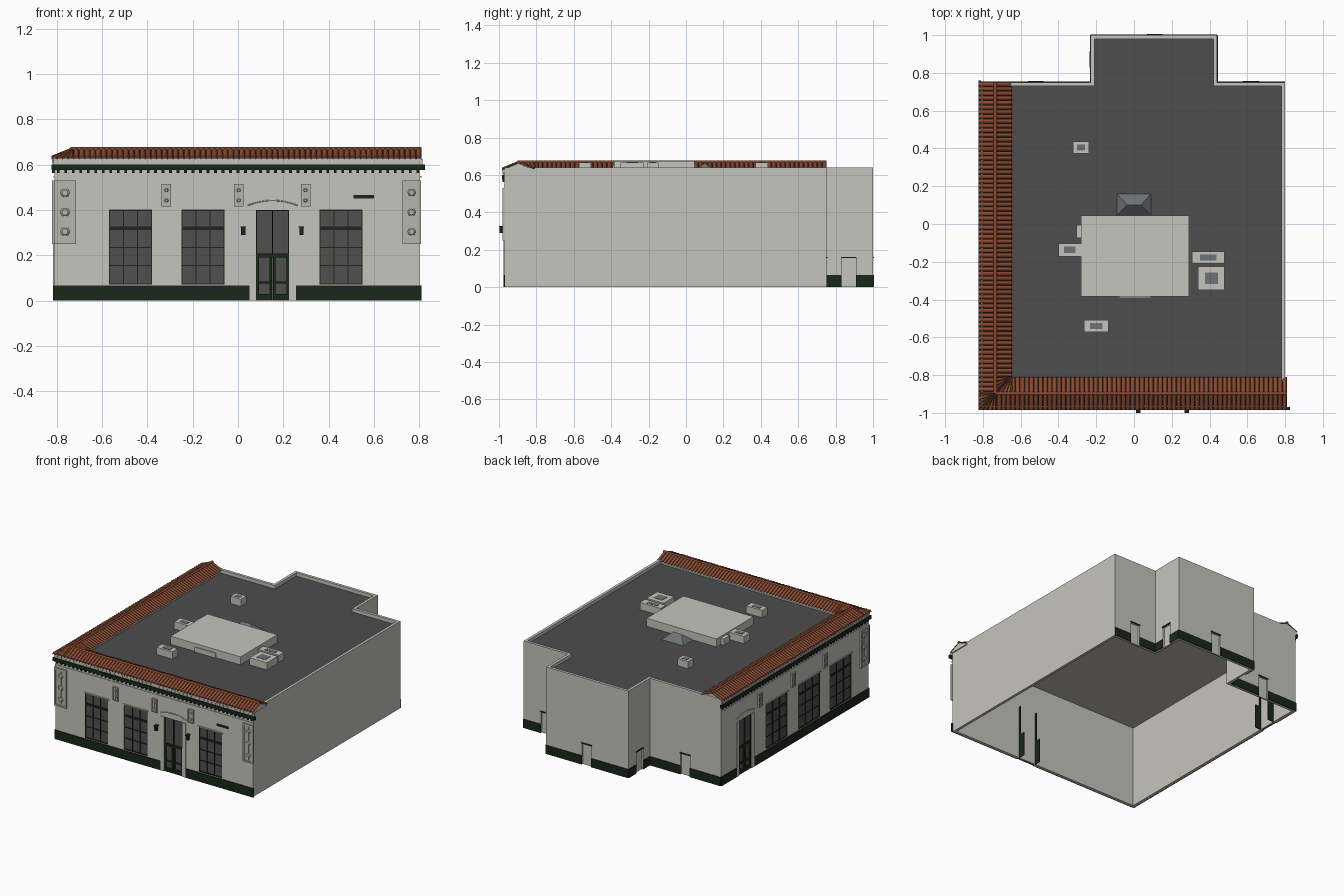
import bpy, bmesh, math
from mathutils import Matrix, Vector

cube = bpy.data.objects.get("Cube")
if cube:
    bpy.data.objects.remove(cube, do_unlink=True)


def material(name, *rgb):
    m = bpy.data.materials.new(name)
    m.use_nodes = True
    m.diffuse_color = (*rgb, 1)
    m.node_tree.nodes["Principled BSDF"].inputs["Base Color"].default_value = (*rgb, 1)
    return m


WALL = material("stone wall", .56, .56, .51)
TRIM = material("relief stone", .47, .47, .43)
GREEN = material("dark green", .010, .020, .010)
ROOF = material("roof felt", .075, .075, .075)
GLASS = material("window glass", .08, .08, .08)
TILE = material("terracotta", .25, .07, .033)
VALLEY = material("terracotta valley", .09, .025, .013)
SKY = material("skylight glass", .15, .17, .17)
PLASTER = material("ceiling plaster", .53, .48, .43)

# Wall frames: local x runs along the wall, -y points outward
FRONT = Matrix.Translation((0, -.97, 0))
TURN = Matrix.Rotation(-math.pi / 2, 4, 'Z')
SIDE = Matrix.Translation((-.81, 0, 0)) @ TURN
WORLD = Matrix.Identity(4)


def finish(name, bm, mats, frame=WORLD, fix=True):
    if fix:
        bmesh.ops.recalc_face_normals(bm, faces=bm.faces[:])
    me = bpy.data.meshes.new(name)
    bm.transform(frame)
    bm.to_mesh(me)
    bm.free()
    for m in mats:
        me.materials.append(m)
    ob = bpy.data.objects.new(name, me)
    bpy.context.collection.objects.link(ob)
    return ob


def add_box(bm, x0, x1, y0, y1, z0, z1):
    size = Matrix.Diagonal((x1 - x0, y1 - y0, z1 - z0, 1))
    mid = Matrix.Translation(((x0 + x1) / 2, (y0 + y1) / 2, (z0 + z1) / 2))
    bmesh.ops.create_cube(bm, size=1, matrix=mid @ size)


def boxes(name, mat, items, frame=WORLD):
    bm = bmesh.new()
    for b in items:
        add_box(bm, *b)
    return finish(name, bm, [mat], frame)


def inset(poly, t):
    out = []
    for i, p in enumerate(poly):
        a = (Vector(p) - Vector(poly[i - 1])).normalized()
        b = (Vector(poly[(i + 1) % len(poly)]) - Vector(p)).normalized()
        out.append((p[0] - t * (a.y + b.y), p[1] + t * (a.x + b.x)))
    return out


# Walls as a hollow ring whose top forms the parapet
PLAN = [(-.81, -.97), (.8, -.97), (.8, .75), (.44, .75),
        (.44, 1), (-.23, 1), (-.23, .75), (-.81, .75)]
H, DEPTH = .64, .012
bm = bmesh.new()
loops = [[bm.verts.new((x, y, z)) for x, y in pl]
         for pl, z in ((PLAN, 0), (PLAN, H), (inset(PLAN, .02), H), (inset(PLAN, .02), 0))]
for k in range(4):
    a, b = loops[k], loops[(k + 1) % 4]
    for i in range(len(PLAN)):
        j = (i + 1) % len(PLAN)
        bm.faces.new((a[i], a[j], b[j], b[i]))
walls = finish("walls", bm, [WALL])

# Openings
front_windows = [(-.57, -.38), (-.25, -.06), (.36, .55)]
side_windows = [(-.225, .025), (.155, .405), (.52, .77)]
front_door, side_door = (.08, .225), (-.54, -.40)
BACK = Matrix.Rotation(math.pi, 4, 'Z')
REAR = Matrix.Translation((0, .75, 0)) @ BACK
WING = Matrix.Translation((0, 1, 0)) @ BACK
WING_LEFT = Matrix.Translation((.44, 0, 0)) @ Matrix.Rotation(math.pi / 2, 4, 'Z')
WING_RIGHT = Matrix.Translation((-.23, 0, 0)) @ TURN
# Service doors: wall, wall extent, door centre
service = [("rear_left", REAR, -.8, -.44, -.62), ("rear_right", REAR, .23, .81, .52),
           ("wing_back", WING, -.44, .23, -.11), ("wing_left", WING_LEFT, .75, 1, .87),
           ("wing_right", WING_RIGHT, -1, -.75, -.87)]
bm = bmesh.new()


def cut(frame, x0, x1, z0, z1):
    tmp = bmesh.new()
    add_box(tmp, x0, x1, -.05, DEPTH, z0, z1)
    tmp.transform(frame)
    me = bpy.data.meshes.new("tmp")
    tmp.to_mesh(me)
    tmp.free()
    bm.from_mesh(me)
    bpy.data.meshes.remove(me)


for frame, wins, door in ((FRONT, front_windows, front_door), (SIDE, side_windows, side_door)):
    for w in wins:
        cut(frame, *w, .07, .40)
    cut(frame, *door, -.02, .40)
for _, frame, _, _, c in service:
    cut(frame, c - .038, c + .038, -.02, .155)
cutter = finish("opening_cutter", bm, [WALL])
cutter.hide_render = True
mod = walls.modifiers.new("openings", 'BOOLEAN')
mod.object, mod.operation, mod.solver = cutter, 'DIFFERENCE', 'EXACT'
bpy.context.view_layer.objects.active = walls
bpy.ops.object.modifier_apply(modifier=mod.name)
bpy.data.objects.remove(cutter, do_unlink=True)

# Flat roof and the ceiling beneath it
DECK = .615
for name, z, mat, flip in (("flat_roof", DECK, ROOF, 1), ("ceiling", DECK - .006, PLASTER, -1)):
    bm = bmesh.new()
    bm.faces.new([bm.verts.new((x, y, z)) for x, y in inset(PLAN, .015)[::flip]])
    finish(name, bm, [mat], fix=False)
boxes("skylight_opening", GLASS, [(-.09, .09, .045, .16, DECK - .008, DECK - .005)])


def window(name, frame, x0, x1):
    boxes(name + "_glass", GLASS, [(x0, x1, .007, DEPTH, .07, .40)], frame)
    bars = [(x0, x1, .002, .009, z - t, z + t)
            for z, t in ((.073, .003), (.155, .002), (.235, .002), (.32, .008), (.398, .002))]
    for k in range(4):
        x = x0 + .002 + (x1 - x0 - .004) * k / 3
        bars.append((x - .002, x + .002, .002, .009, .07, .40))
    boxes(name + "_bars", GREEN, bars, frame)
    boxes(name + "_lintel", WALL, [(x0 - .006, x1 + .006, -.006, .002, .40, .409)], frame)


def entrance(name, frame, x0, x1):
    m = (x0 + x1) / 2
    boxes(name + "_glass", GLASS, [(x0, x1, .007, DEPTH, 0, .40)], frame)
    bars = [(x0, x1, 0, .009, .19, .208), (m - .002, m + .002, 0, .009, .2, .4),
            (x0, x1, 0, .009, .396, .4)]
    for a, b in ((x0, m - .002), (m + .002, x1)):
        bars += [(a, a + .012, 0, .009, 0, .2), (b - .012, b, 0, .009, 0, .2),
                 (a, b, 0, .009, 0, .03), (a, b, 0, .009, .075, .085)]
    for x in (x0, x1 - .004):
        bars += [(x, x + .004, 0, .035, 0, .4), (x, x + .004, .03, .07, 0, .18)]
    boxes(name + "_frame", GREEN, bars, frame)
    boxes(name + "_surround", WALL, [(x0 - .03, x0, -.006, .002, 0, .40),
                                     (x1, x1 + .03, -.006, .002, 0, .40)], frame)
    # Shallow arched moulding
    cu = bpy.data.curves.new(name + "_arch", 'CURVE')
    cu.dimensions, cu.bevel_depth, cu.bevel_resolution = '3D', .003, 1
    sp = cu.splines.new('POLY')
    sp.points.add(8)
    for k, p in enumerate(sp.points):
        t = k / 4 - 1
        p.co = (*(frame @ Vector((m + .11 * t, -.002, .442 - .022 * t * t))), 1)
    cu.materials.append(WALL)
    bpy.context.collection.objects.link(bpy.data.objects.new(name + "_arch", cu))


def relief(name, frame, x0, x1, z0, z1):
    w, m = x1 - x0, (x0 + x1) / 2
    e = w * .12
    bm = bmesh.new()
    add_box(bm, x0, x1, -.005, 0, z0, z1)
    for a, b, c, d in ((x0, x0 + e, z0, z1), (x1 - e, x1, z0, z1),
                       (x0, x1, z0, z0 + e), (x0, x1, z1 - e, z1)):
        add_box(bm, a, b, -.011, -.004, c, d)
    n = max(2, round((z1 - z0) / w))
    for k in range(n):
        z = z0 + e + (z1 - z0 - 2 * e) * (k + .5) / n
        rot = Matrix.Translation((m, -.007, z)) @ Matrix.Rotation(math.pi / 2, 4, 'X')
        bmesh.ops.create_cone(bm, cap_ends=True, segments=8, radius1=w * .24,
                              radius2=w * .14, depth=.008, matrix=rot)
    add_box(bm, m - w * .06, m + w * .06, -.009, -.004, z0 + 2 * e, z1 - 2 * e)
    finish(name, bm, [TRIM], frame)


# Decorated facades: openings, base band, cornice and reliefs
def facade(name, frame, u0, u1, wins, door, tall, small):
    for i, w in enumerate(wins):
        window(f"{name}_window_{i + 1}", frame, *w)
    entrance(name + "_door", frame, *door)
    boxes(name + "_base_band", GREEN, [(u0, door[0] - .03, -.006, .002, 0, .066),
                                       (door[1] + .03, u1, -.006, .002, 0, .066)], frame)
    n = round((u1 - u0) / .033)
    steps = [u0 + (u1 - u0) * (k + .5) / n for k in range(n)]
    boxes(name + "_cornice", GREEN, [(u0 - .01, u1 + .015, -.014, 0, .576, .6)] +
          [(u - .006, u + .006, -.010, 0, .563, .576) for u in steps], frame)
    boxes(name + "_frieze", WALL, [(u0, u1 + .005, -.006, 0, .6, .625),
                                   (u0, u1, -.004, 0, .543, .549)] +
          [(u - .008, u + .008, -.011, 0, .606, .618) for u in steps], frame)
    for i, (a, b) in enumerate(tall):
        relief(f"{name}_tall_relief_{i + 1}", frame, a, b, .25, .53)
    for i, c in enumerate(small):
        relief(f"{name}_small_relief_{i + 1}", frame, c - .021, c + .021, .415, .515)


facade("front", FRONT, -.81, .81, front_windows, front_door,
       [(-.812, -.715), (.725, .808)], [-.316, .003, .298])
facade("side", SIDE, -.75, .97, side_windows, side_door, [(.87, .965)], [-.30, .09, .46])
boxes("plaque", GREEN, [(.51, .60, -.006, 0, .45, .465)], FRONT)

# Wall lamps either side of the front door
for side, x in (("right", .023), ("left", .28)):
    boxes("lamp_" + side, GREEN, [(x - .009, x + .009, -.026, -.008, .29, .322),
                                  (x - .012, x + .012, -.03, 0, .322, .328)], FRONT)

# Service doors and rear base bands
for name, frame, a, b, c in service:
    boxes(name + "_door", WALL, [(c - .034, c + .034, .008, DEPTH, 0, .152)], frame)
    boxes(name + "_door_lintel", GREEN, [(c - .042, c + .042, -.006, .004, .155, .162)], frame)
    boxes(name + "_band", GREEN, [(a, c - .038, -.004, .002, 0, .065),
                                  (c + .038, b, -.004, .002, 0, .065)], frame)


# Ribbed tile roofs on low gabled parapets; start and end give the cut at each y
def tile_roof(name, frame, start, end):
    bm = bmesh.new()
    caps = [[bm.verts.new((cap(y) + shift, y, z)) for y, z in
             ((-.083, .617), (.083, .617), (.083, .627), (0, .663), (-.083, .627))]
            for cap, shift in ((start, .004), (end, -.002))]
    for c in caps:
        bm.faces.new(c)
    for i in range(5):
        j = (i + 1) % 5
        bm.faces.new((caps[0][i], caps[0][j], caps[1][j], caps[1][i]))
    finish(name + "_gable", bm, [WALL], frame)
    bm = bmesh.new()
    u0, u1 = start(-.088), end(-.088)
    ribs, seg = round((u1 - u0) / .0245), 6
    rows = []
    for k in range(ribs * seg + 1):
        u = u0 + (u1 - u0) * k / (ribs * seg)
        row = []
        for y, z in ((-.088, .622), (-.088, .630), (0, .666), (.088, .630)):
            inside = start(y) < u < end(y)
            h = .009 * math.sin(math.pi * (k % seg) / seg) if inside else 0
            row.append(bm.verts.new((min(max(u, start(y)), end(y)), y, z + h)))
        rows.append(row)
    for k in range(len(rows) - 1):
        for i in range(3):
            f = bm.faces.new((rows[k][i], rows[k + 1][i], rows[k + 1][i + 1], rows[k][i + 1]))
            f.material_index = 1 if k % seg in (0, seg - 1) else 0
    bmesh.ops.remove_doubles(bm, verts=bm.verts[:], dist=.0001)
    finish(name + "_tiles", bm, [TILE, VALLEY], frame, fix=False)
    bm = bmesh.new()
    a, b = start(0), end(0)
    lay = Matrix.Translation(((a + b) / 2, 0, .668)) @ Matrix.Rotation(math.pi / 2, 4, 'Y')
    bmesh.ops.create_cone(bm, cap_ends=True, segments=16, radius1=.009, radius2=.009,
                          depth=b - a, matrix=lay)
    for f in bm.faces:
        f.smooth = len(f.verts) == 4
    finish(name + "_ridge", bm, [TILE], frame)


tile_roof("front_roof", Matrix.Translation((0, -.897, 0)), lambda y: y - .735, lambda y: .81)
tile_roof("side_roof", Matrix.Translation((-.735, 0, 0)) @ TURN, lambda y: -.752, lambda y: .897 - y)

# Rooftop plant: main housing, vents with dark tops, hipped skylight
boxes("roof_housing", WALL, [(-.28, .29, -.385, .045, DECK, .674),
                             (-.305, -.28, -.075, -.005, DECK, .66),
                             (-.08, .09, -.393, -.385, DECK, .65)])
for i, (x, y, w, d) in enumerate(((-.28, .405, .085, .065), (-.34, -.137, .12, .07), (.393, -.177, .17, .062),
                                  (.41, -.287, .14, .125), (-.2, -.54, .13, .062))):
    boxes(f"roof_vent_{i + 1}", WALL, [(x - w / 2, x + w / 2, y - d / 2, y + d / 2, DECK, .668)])
    boxes(f"roof_vent_grille_{i + 1}", SKY, [(x - w / 4, x + w / 4, y - d / 4, y + d / 4, .666, .670)])
bm = bmesh.new()
base = [bm.verts.new((x, y, DECK)) for x, y in ((-.09, .045), (.09, .045), (.09, .16), (-.09, .16))]
r0, r1 = (bm.verts.new((x, .1, .665)) for x in (-.035, .035))
for f in ((base[0], base[1], r1, r0), (base[1], base[2], r1),
          (base[2], base[3], r0, r1), (base[3], base[0], r0)):
    bm.faces.new(f)
finish("skylight", bm, [SKY])
